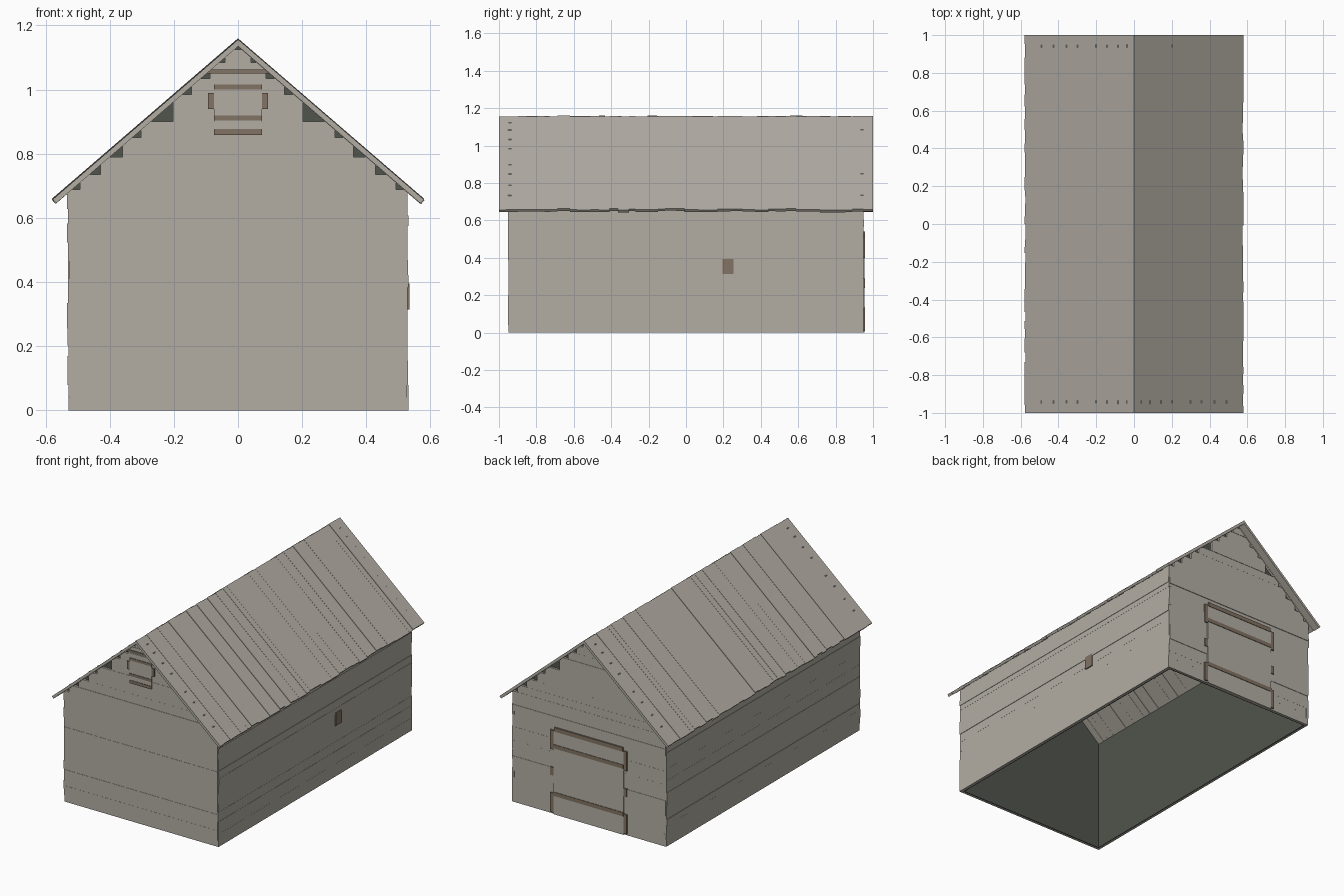
import bpy, bmesh, random
from mathutils import Vector

random.seed(4)
if "Cube" in bpy.data.objects:
    bpy.data.objects.remove(bpy.data.objects["Cube"])


def material(name, rgb):
    m = bpy.data.materials.new(name)
    m.use_nodes = True
    m.diffuse_color = (*rgb, 1)
    m.node_tree.nodes["Principled BSDF"].inputs["Base Color"].default_value = (*rgb, 1)
    return m


WOOD = material("weathered wood", (0.45, 0.42, 0.372))
TRIM = material("brown timber", (0.22, 0.172, 0.125))
DARK = material("dark interior", (0.082, 0.087, 0.072))

RIDGE, SLOPE, EAVE = 1.16, 0.862, 0.578
WALL_X, WALL_Y, WALL_TOP = 0.53, 0.95, 0.688


def prism(bm, outline, y0, y1):
    """Extrude an x-z outline from y0 to y1."""
    a = [bm.verts.new((x, y0, z)) for x, z in outline]
    b = [bm.verts.new((x, y1, z)) for x, z in outline]
    bm.faces.new(a)
    bm.faces.new(b[::-1])
    for i in range(len(a)):
        j = (i + 1) % len(a)
        bm.faces.new((a[i], a[j], b[j], b[i]))


def box(bm, x0, x1, y0, y1, z0, z1):
    prism(bm, [(x0, z0), (x1, z0), (x1, z1), (x0, z1)], y0, y1)


def finish(name, bm, mat):
    bmesh.ops.recalc_face_normals(bm, faces=bm.faces)
    mesh = bpy.data.meshes.new(name)
    bm.to_mesh(mesh)
    bm.free()
    mesh.materials.append(mat)
    ob = bpy.data.objects.new(name, mesh)
    bpy.context.collection.objects.link(ob)
    return ob


def random_edges(start, end, low, high):
    """Irregular board edges between two limits."""
    edges = [start]
    while end - edges[-1] > high:
        edges.append(edges[-1] + random.uniform(low, high))
    return edges + [end]


def jitter(amount):
    return random.uniform(-amount, amount)


# Dark lining: four walls, open below and under the roof
bm = bmesh.new()
lx, ly = 0.516, 0.936
lining_ridge = 1.14
lining_eave = lining_ridge - SLOPE * lx
prism(bm, [(-lx, 0), (lx, 0), (lx, lining_eave), (0, lining_ridge), (-lx, lining_eave)], -ly, ly)
bmesh.ops.recalc_face_normals(bm, faces=bm.faces)
bm.normal_update()
open_faces = [f for f in bm.faces if abs(f.normal.z) > 0.3]
bmesh.ops.delete(bm, geom=open_faces, context="FACES")
lining = finish("inner_lining", bm, DARK)
thick = lining.modifiers.new("thickness", "SOLIDIFY")
thick.thickness = 0.01
thick.offset = -1

# Side walls of uneven horizontal boards
for side, name in ((-1, "right_wall_boards"), (1, "left_wall_boards")):
    bm = bmesh.new()
    edges = random_edges(0, WALL_TOP, 0.03, 0.085)
    for z0, z1 in zip(edges, edges[1:]):
        x = WALL_X + jitter(0.003)
        end = WALL_Y - 0.002 + jitter(0.002)
        box(bm, side * 0.514, side * x, -end, end, z0, z1)
    finish(name, bm, WOOD)

# End walls, with square-ended gable boards stepping up under the roof
front_rows = [0, 0.04, 0.1, 0.2, 0.385, 0.465, WALL_TOP]
back_rows = random_edges(0, WALL_TOP, 0.04, 0.1)
gable_rows = [0.735, 0.79, 0.85, 0.9, 0.985, 1.035, 1.085, 1.125]
for side, name, rows in ((-1, "front_wall_boards", front_rows), (1, "back_wall_boards", back_rows)):
    bm = bmesh.new()
    edges = rows + gable_rows
    for z0, z1 in zip(edges, edges[1:]):
        half = min(0.526, (RIDGE - z1) / SLOPE)
        y = WALL_Y + jitter(0.002)
        box(bm, -half, half, side * 0.934, side * y, z0, z1)
    finish(name, bm, WOOD)

# Roof planks running down each slope
for side, name in ((-1, "right_roof_planks"), (1, "left_roof_planks")):
    bm = bmesh.new()
    down = Vector((side, -SLOPE)).normalized()
    inward = Vector((-side * SLOPE, -1)).normalized()
    edges = random_edges(-1, 1, 0.03, 0.075)
    for y0, y1 in zip(edges, edges[1:]):
        top = Vector((0, RIDGE - random.uniform(0, 0.005)))
        tip = top + down * (EAVE / abs(down.x) + jitter(0.004))
        depth = random.uniform(0.014, 0.017)
        ridge_under = top - Vector((0, depth / abs(inward.y)))
        prism(bm, [top, tip, tip + inward * depth, ridge_under], y0, y1)
    finish(name, bm, WOOD)

# Loft hatch in the front gable
bm = bmesh.new()
box(bm, -0.075, 0.075, -0.954, -0.94, 0.86, 1.045)
finish("loft_hatch", bm, WOOD)
bm = bmesh.new()
for z0, z1, half in ((0.858, 0.877, 0.075), (0.903, 0.919, 0.075), (1.0, 1.016, 0.075), (1.05, 1.063, 0.095)):
    box(bm, -half, half, -0.957, -0.94, z0, z1)
for s in (-1, 1):
    box(bm, s * 0.075, s * 0.094, -0.955, -0.94, 0.94, 0.99)
finish("loft_hatch_timbers", bm, TRIM)

# Large door in the back wall
bm = bmesh.new()
box(bm, -0.24, 0.24, 0.94, 0.955, 0, 0.515)
finish("barn_door", bm, WOOD)
bm = bmesh.new()
box(bm, -0.235, 0.235, 0.94, 0.958, 0.515, 0.54)
for z in (0.41, 0.115):
    box(bm, -0.24, 0.24, 0.94, 0.958, z, z + 0.024)
for s in (-1, 1):
    for z0, z1 in ((0.4, 0.52), (0.01, 0.13), (0.24, 0.29)):
        box(bm, s * 0.24, s * 0.262, 0.94, 0.957, z0, z1)
finish("barn_door_timbers", bm, TRIM)

# Small shuttered vent in the left wall
bm = bmesh.new()
box(bm, 0.52, 0.535, 0.195, 0.255, 0.315, 0.395)
finish("side_vent", bm, TRIM)
